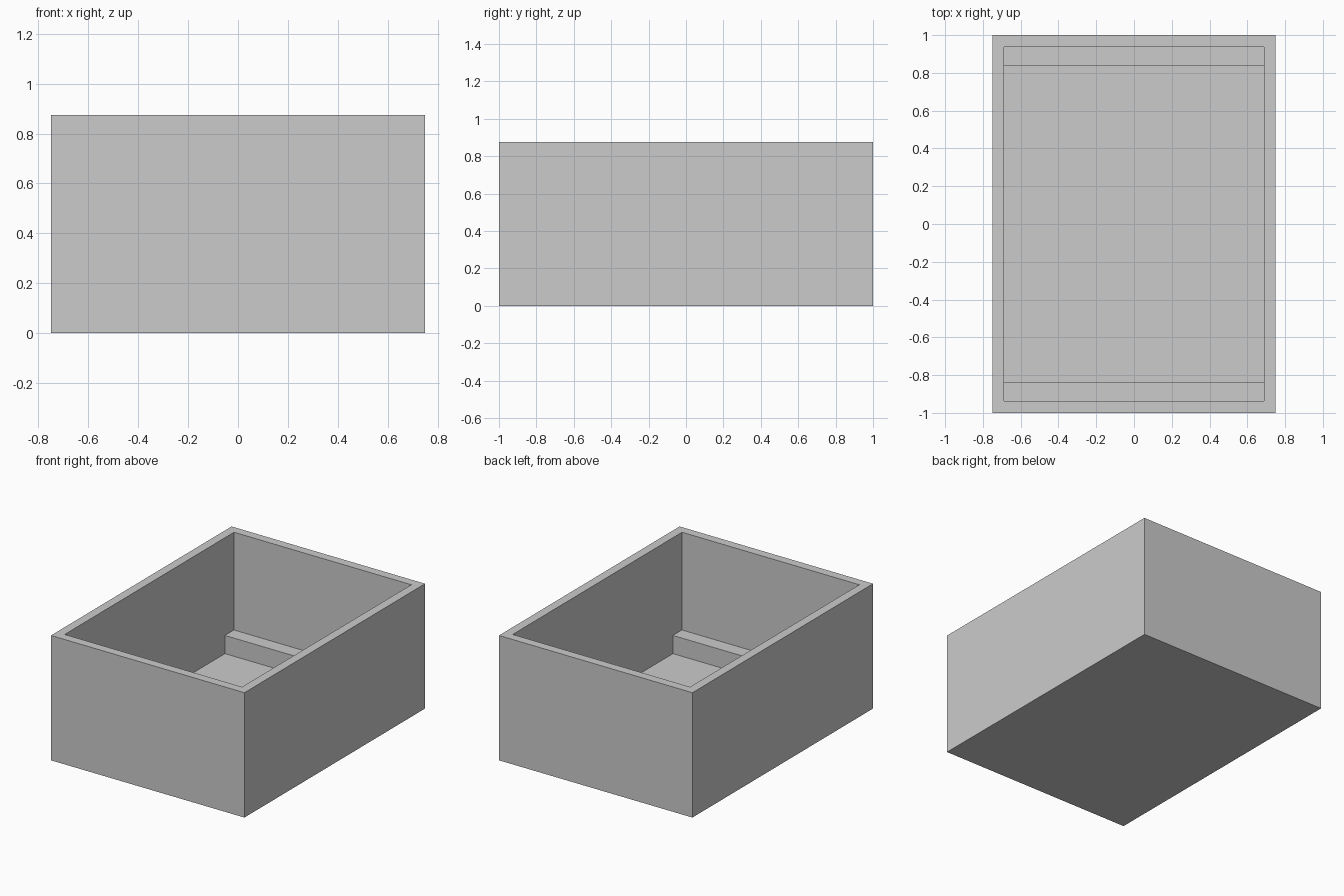
import bpy
import bmesh

cube = bpy.data.objects.get("Cube")
if cube:
    bpy.data.objects.remove(cube, do_unlink=True)

WIDTH, LENGTH, HEIGHT = 1.5, 2.0, 0.875
WALL = 0.0625
LEDGE_DEPTH, LEDGE_TOP = 0.1, 0.19

grey = bpy.data.materials.new("plain grey")
grey.use_nodes = True
colour = (0.6, 0.6, 0.6, 1)
grey.diffuse_color = colour
grey.node_tree.nodes["Principled BSDF"].inputs["Base Color"].default_value = colour

# Open box: side profile of the cavity swept across the width
# gives a stepped recess with a ledge at each end
half_y = LENGTH / 2 - WALL
step_y = half_y - LEDGE_DEPTH
top = HEIGHT + 0.1
half_profile = [(step_y, WALL), (step_y, LEDGE_TOP), (half_y, LEDGE_TOP), (half_y, top)]
profile = half_profile + [(-y, z) for y, z in reversed(half_profile)]


def add_object(name, bm):
    bmesh.ops.recalc_face_normals(bm, faces=bm.faces)
    mesh = bpy.data.meshes.new(name)
    bm.to_mesh(mesh)
    bm.free()
    mesh.materials.append(grey)
    obj = bpy.data.objects.new(name, mesh)
    bpy.context.collection.objects.link(obj)
    return obj


# Outer block
bm = bmesh.new()
bmesh.ops.create_cube(bm, size=1)
bmesh.ops.scale(bm, vec=(WIDTH, LENGTH, HEIGHT), verts=bm.verts)
bmesh.ops.translate(bm, vec=(0, 0, HEIGHT / 2), verts=bm.verts)
box = add_object("open_box", bm)

# Cavity cutter
bm = bmesh.new()
half_x = WIDTH / 2 - WALL
face = bm.faces.new([bm.verts.new((-half_x, y, z)) for y, z in profile])
swept = bmesh.ops.extrude_face_region(bm, geom=[face])["geom"]
bmesh.ops.translate(bm, vec=(2 * half_x, 0, 0),
                    verts=[v for v in swept if isinstance(v, bmesh.types.BMVert)])
cutter = add_object("cavity_cutter", bm)

# Carve the cavity, then drop the cutter
cut = box.modifiers.new("cavity", "BOOLEAN")
cut.operation = "DIFFERENCE"
cut.solver = "EXACT"
cut.object = cutter
bpy.context.view_layer.objects.active = box
bpy.ops.object.modifier_apply(modifier=cut.name)
bpy.data.objects.remove(cutter, do_unlink=True)
